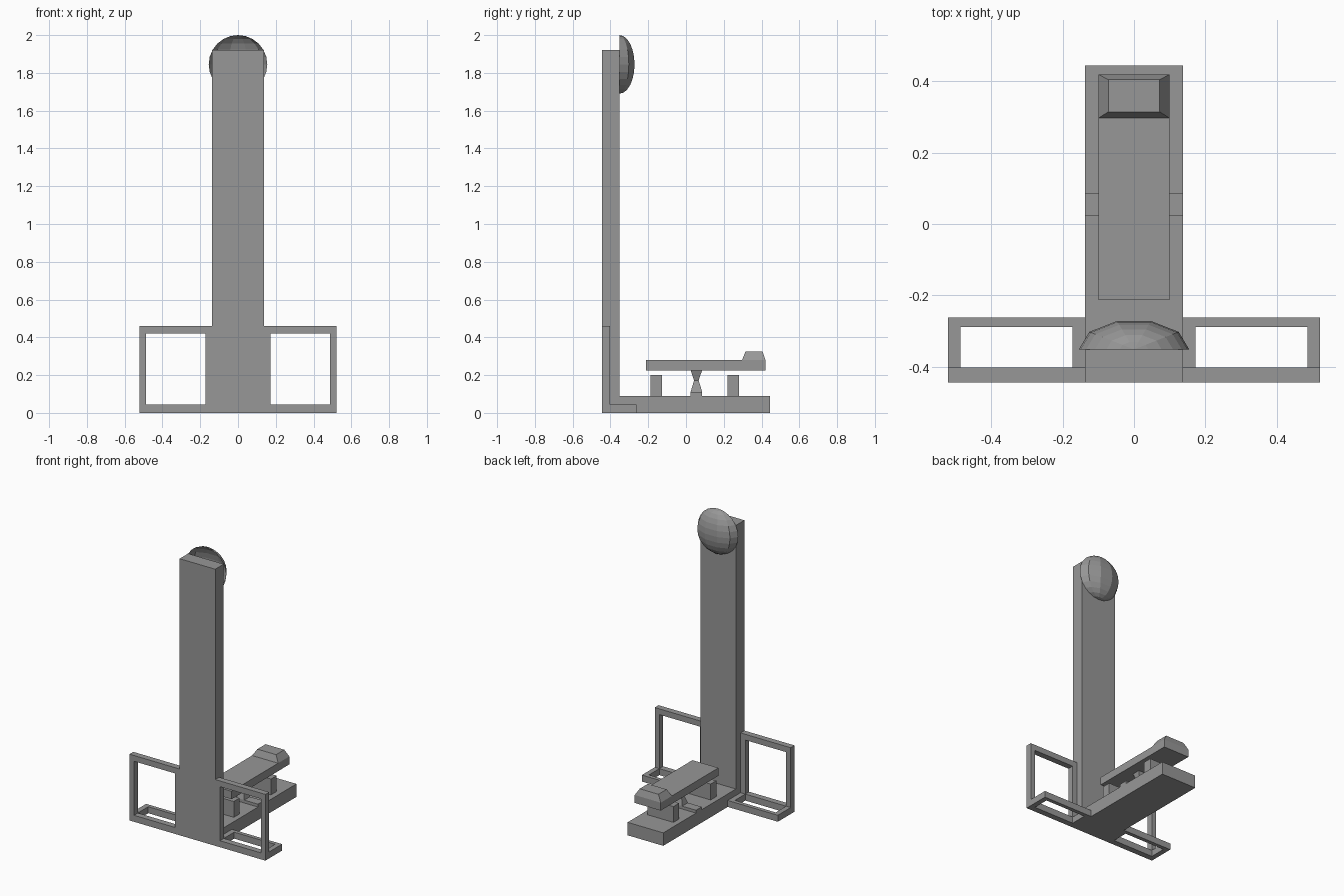
import bpy, bmesh, math
from mathutils import Vector

cube = bpy.data.objects.get("Cube")
if cube:
    bpy.data.objects.remove(cube, do_unlink=True)

grey = bpy.data.materials.new("plain_grey")
grey.use_nodes = True
grey.diffuse_color = (0.31, 0.31, 0.31, 1)
grey.node_tree.nodes["Principled BSDF"].inputs["Base Color"].default_value = grey.diffuse_color


def finish(bm, name):
    bmesh.ops.recalc_face_normals(bm, faces=bm.faces)
    mesh = bpy.data.meshes.new(name)
    bm.to_mesh(mesh)
    bm.free()
    mesh.materials.append(grey)
    obj = bpy.data.objects.new(name, mesh)
    bpy.context.collection.objects.link(obj)
    return obj


def mirror(obj):
    obj.modifiers.new("mirror", 'MIRROR').use_axis[0] = True


def extrude(name, outline, faces, push):
    """Extrude a flat shape, given as points and faces, along a vector."""
    bm = bmesh.new()
    verts = [bm.verts.new(p) for p in outline]
    made = [bm.faces.new([verts[i] for i in f]) for f in faces]
    grown = bmesh.ops.extrude_face_region(bm, geom=made, use_keep_orig=True)["geom"]
    bmesh.ops.translate(bm, vec=Vector(push),
                        verts=[v for v in grown if isinstance(v, bmesh.types.BMVert)])
    return finish(bm, name)


def side_profile(name, points, half):
    """Extrude a (y, z) outline across the width."""
    return extrude(name, [(-half, y, z) for y, z in points],
                   [range(len(points))], (2 * half, 0, 0))


def loft(name, sections):
    """Stack rectangles given as (half_x, y0, y1, z)."""
    bm = bmesh.new()
    rings = [[bm.verts.new(p) for p in ((-h, a, z), (h, a, z), (h, b, z), (-h, b, z))]
             for h, a, b, z in sections]
    for low, high in zip(rings, rings[1:]):
        for i in range(4):
            j = (i + 1) % 4
            bm.faces.new((low[i], low[j], high[j], high[i]))
    bm.faces.new(rings[0])
    bm.faces.new(rings[-1])
    return finish(bm, name)


FRONT, BACK, HALF, DECK = -0.445, 0.445, 0.137, 0.09
COLUMN_BACK, COLUMN_TOP = -0.352, 1.92

# Tower and base in one L-shaped piece
side_profile("tower_and_base",
             [(FRONT, 0), (BACK, 0), (BACK, DECK), (COLUMN_BACK, DECK),
              (COLUMN_BACK, COLUMN_TOP), (FRONT, COLUMN_TOP)], HALF)

# Upright side frames
IN, OUT, BAR, FRAME_BACK = 0.173, 0.487, 0.045, -0.403
outer = [(HALF, 0), (0.522, 0), (0.522, 0.46), (HALF, 0.46)]
inner = [(IN, BAR), (OUT, BAR), (OUT, 0.42), (IN, 0.42)]
mirror(extrude("upright_side_frame", [(x, FRONT, z) for x, z in outer + inner],
               [(i, (i + 1) % 4, 4 + (i + 1) % 4, 4 + i) for i in range(4)],
               (0, FRAME_BACK - FRONT, 0)))

# Flat feet behind the side frames
foot = [(HALF, FRAME_BACK), (IN, FRAME_BACK), (IN, -0.289), (OUT, -0.289),
        (OUT, FRAME_BACK), (0.522, FRAME_BACK), (0.522, -0.262), (HALF, -0.262)]
mirror(extrude("side_frame_foot", [(x, y, 0) for x, y in foot], [range(8)], (0, 0, BAR)))

# Lever plank and striking pad
loft("lever_plank", [(0.1, -0.213, 0.42, 0.225), (0.1, -0.213, 0.42, 0.28)])
loft("striking_pad", [(0.1, 0.297, 0.42, 0.28), (0.072, 0.315, 0.405, 0.325)])

# Stop blocks under the plank
for name, y in (("front_stop_block", -0.158), ("back_stop_block", 0.25)):
    loft(name, [(0.1, y - 0.031, y + 0.031, DECK), (0.1, y - 0.031, y + 0.031, 0.2)])

# Pivot: cross strip and hourglass post
PIVOT = 0.055
loft("pivot_strip", [(HALF, PIVOT - 0.031, PIVOT + 0.031, z) for z in (DECK, 0.11)])
loft("pivot_post", [(r, PIVOT - r, PIVOT + r, z)
                    for r, z in ((0.031, 0.11), (0.012, 0.172), (0.03, 0.225))])

# Bell: open, flattened half dome behind the tower top
bm = bmesh.new()
RADIUS, RINGS = 0.155, 12
arc = [bm.verts.new((RADIUS * math.sin(math.pi * i / RINGS), 0,
                     RADIUS * math.cos(math.pi * i / RINGS))) for i in range(RINGS + 1)]
edges = [bm.edges.new(pair) for pair in zip(arc, arc[1:])]
bmesh.ops.spin(bm, geom=arc + edges, cent=(0, 0, 0), axis=(0, 0, 1),
               angle=math.pi, steps=5)
bmesh.ops.remove_doubles(bm, verts=bm.verts, dist=0.0005)
bmesh.ops.scale(bm, verts=bm.verts, vec=(1, 0.54, 1))
flat = [f for f in bm.faces if f.calc_center_median().y < 0]
if flat:  # keep the dome on the rear side
    bmesh.ops.scale(bm, verts=bm.verts, vec=(1, -1, 1))
bmesh.ops.translate(bm, verts=bm.verts, vec=(0, COLUMN_BACK, 2 - RADIUS))
finish(bm, "bell_dome")
